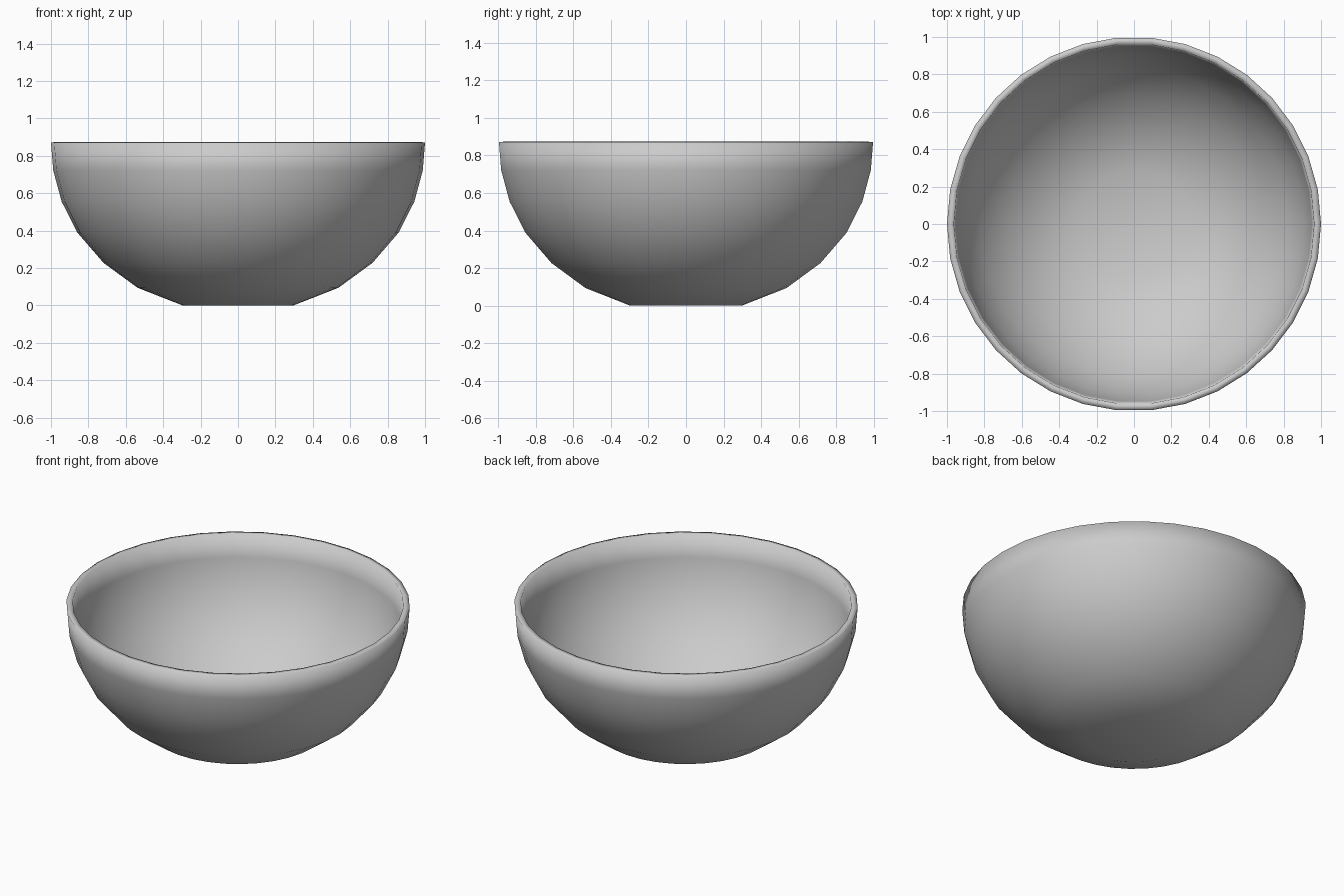
import bpy, bmesh, math

if "Cube" in bpy.data.objects:
    bpy.data.objects.remove(bpy.data.objects["Cube"])

SIDES = 34
# Outer profile from the flat foot up to the rim (radius, height)
PROFILE = [(0.297, 0.0), (0.537, 0.094), (0.719, 0.227), (0.858, 0.388),
           (0.943, 0.555), (0.988, 0.722), (1.0, 0.871)]

bm = bmesh.new()
rings = []
for r, z in PROFILE:
    rings.append([bm.verts.new((r * math.cos(2 * math.pi * i / SIDES),
                                r * math.sin(2 * math.pi * i / SIDES), z))
                  for i in range(SIDES)])

# Flat foot, closed by a fan
centre = bm.verts.new((0, 0, 0))
for i in range(SIDES):
    bm.faces.new((centre, rings[0][(i + 1) % SIDES], rings[0][i]))

# Curved wall
for low, high in zip(rings, rings[1:]):
    for i in range(SIDES):
        j = (i + 1) % SIDES
        bm.faces.new((low[i], low[j], high[j], high[i]))

for f in bm.faces:
    f.smooth = True
mesh = bpy.data.meshes.new("bowl")
bm.to_mesh(mesh)
bm.free()
bowl = bpy.data.objects.new("bowl", mesh)
bpy.context.collection.objects.link(bowl)

# Wall thickness, grown inwards
shell = bowl.modifiers.new("thickness", 'SOLIDIFY')
shell.thickness = 0.037
shell.offset = -1
